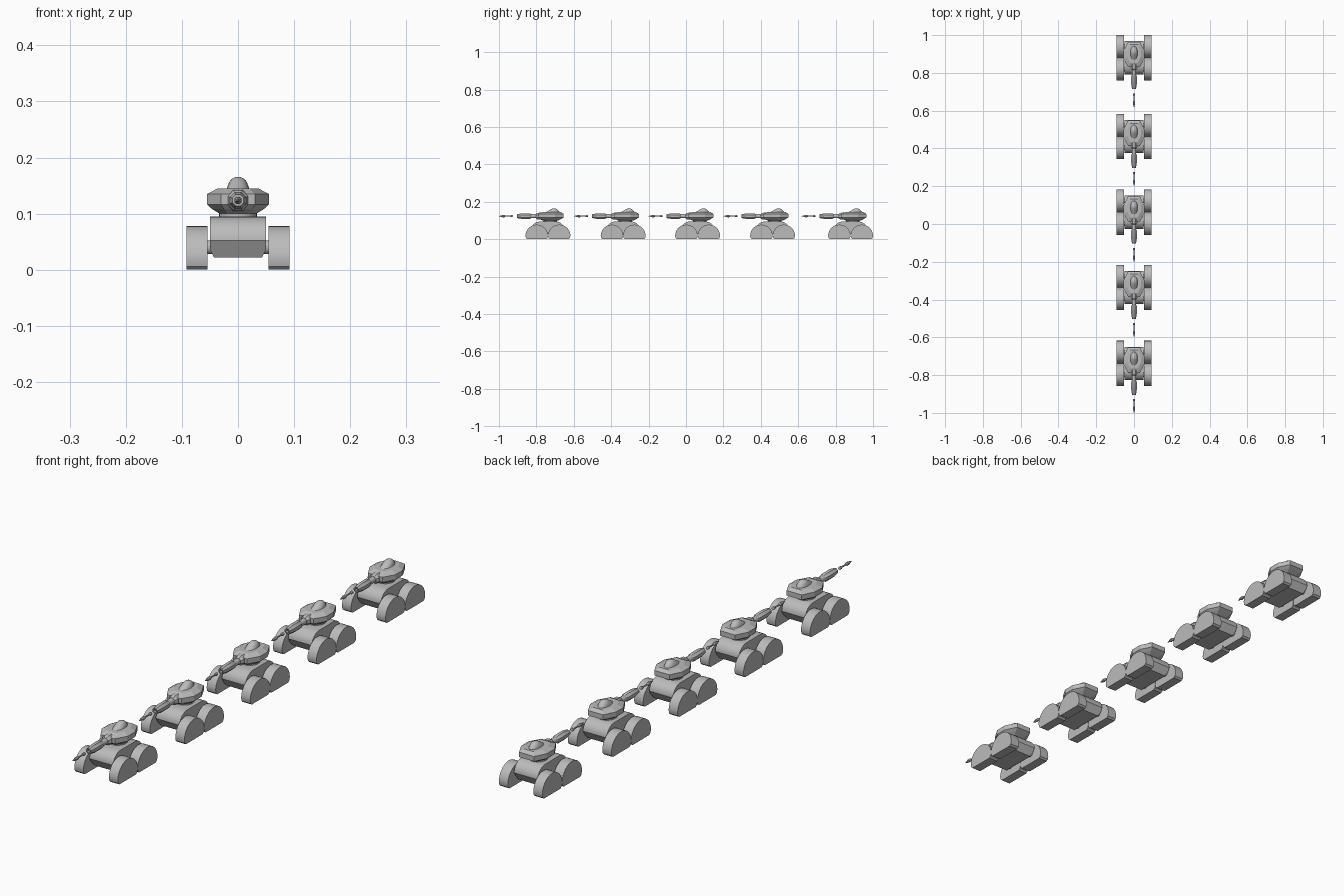
import bpy, bmesh, math

if "Cube" in bpy.data.objects:
    bpy.data.objects.remove(bpy.data.objects["Cube"])

grey = bpy.data.materials.new("plain grey")
grey.diffuse_color = (0.5, 0.5, 0.5, 1)
grey.use_nodes = True
grey.node_tree.nodes["Principled BSDF"].inputs["Base Color"].default_value = grey.diffuse_color

# Five identical tanks in a column
TANKS = [-0.738, -0.336, 0.062, 0.463, 0.88]
BORE = 0.1235


def place(name, bm, smooth=35):
    """Finish one mesh and put a linked copy on every tank."""
    bmesh.ops.recalc_face_normals(bm, faces=bm.faces)
    mesh = bpy.data.meshes.new(name)
    bm.to_mesh(mesh)
    bm.free()
    mesh.materials.append(grey)
    for i, y in enumerate(TANKS):
        ob = bpy.data.objects.new(f"{name}_{i + 1}", mesh)
        ob.location.y = y
        bpy.context.collection.objects.link(ob)
        if i == 0 and smooth:
            bpy.ops.object.select_all(action='DESELECT')
            ob.select_set(True)
            bpy.context.view_layer.objects.active = ob
            bpy.ops.object.shade_smooth_by_angle(angle=math.radians(smooth))


def loft(rings):
    """Skin a list of equal-length point rings and cap both ends."""
    bm = bmesh.new()
    rows = [[bm.verts.new(p) for p in ring] for ring in rings]
    n = len(rows[0])
    for a, b in zip(rows, rows[1:]):
        for k in range(n):
            bm.faces.new((a[k], a[(k + 1) % n], b[(k + 1) % n], b[k]))
    bm.faces.new(rows[0])
    bm.faces.new(rows[-1])
    return bm


def extrude_x(profile, x0, x1):
    return loft([[(x, y, z) for y, z in profile] for x in (x0, x1)])


def lathe_y(steps, sides):
    """Turned part along the gun axis from (y, radius) steps."""
    turn = [2 * math.pi * (k + 0.5) / sides for k in range(sides)]
    return loft([[(r * math.cos(a), y, BORE + r * math.sin(a)) for a in turn]
                 for y, r in steps])


def arc(cy, cz, ry, rz, a0, a1, n):
    return [(cy + ry * math.cos(math.radians(a0 + (a1 - a0) * k / n)),
             cz + rz * math.sin(math.radians(a0 + (a1 - a0) * k / n)))
            for k in range(n + 1)]


# Four domed track pods with a tucked-in flat sole
for side, sx in (("left", -1), ("right", 1)):
    for end, cy in (("front", -0.06), ("rear", 0.06)):
        pod = arc(cy, 0.018, 0.06, 0.06, 0, 180, 18)
        pod += [(cy - 0.057, 0.006), (cy - 0.050, 0),
                (cy + 0.050, 0), (cy + 0.057, 0.006)]
        place(f"{end}_{side}_track_pod", extrude_x(pod, sx * 0.054, sx * 0.092))

# Hull: rounded shoulders, undercut ends, chamfered belly sides
hull = arc(0.042, 0.0525, 0.046, 0.042, 0, 90, 8)
hull += arc(-0.042, 0.0525, 0.046, 0.042, 90, 180, 8)
hull += [(-0.070, 0.022), (0.070, 0.022)]
bm = extrude_x(hull, -0.05, 0.05)
bmesh.ops.bisect_plane(bm, geom=bm.verts[:] + bm.edges[:] + bm.faces[:],
                       plane_co=(0, 0, 0.0365), plane_no=(0, 0, 1))
for v in bm.verts:
    if v.co.z < 0.03:
        v.co.x *= 0.86
place("hull", bm, 25)

# Axles joining the pods to the hull
for end, cy in (("front", -0.06), ("rear", 0.06)):
    place(f"{end}_axle", extrude_x(arc(cy, 0.04, 0.012, 0.012, 0, 330, 11),
                                   -0.056, 0.056))

# Turret ring
ring = [[(0.034 * math.cos(a), 0.012 + 0.036 * math.sin(a), z)
         for a in [2 * math.pi * k / 24 for k in range(24)]]
        for z in (0.092, 0.104)]
place("turret_ring", loft(ring))

# Faceted turret: (height, half width, front y, back y)
levels = [(0.100, 0.033, -0.028, 0.055), (0.108, 0.046, -0.042, 0.070),
          (0.116, 0.055, -0.050, 0.084), (0.135, 0.055, -0.050, 0.084),
          (0.145, 0.036, -0.028, 0.070)]
shell = []
for z, w, f, b in levels:
    d = b - f
    shell.append([(-0.55 * w, f, z), (0.55 * w, f, z),
                  (w, f + 0.32 * d, z), (w, f + 0.66 * d, z),
                  (0.58 * w, b, z), (-0.58 * w, b, z),
                  (-w, f + 0.66 * d, z), (-w, f + 0.32 * d, z)])
place("turret", loft(shell), 0)

# Elongated cupola, blunt on top
cupola = []
for z, w, f, b in [(0.140, 0.021, -0.020, 0.064), (0.148, 0.019, -0.006, 0.060),
                   (0.156, 0.016, 0.008, 0.053), (0.162, 0.011, 0.018, 0.046),
                   (0.165, 0.005, 0.026, 0.038)]:
    cupola.append([(w * math.cos(a), (f + b) / 2 + (b - f) / 2 * math.sin(a), z)
                   for a in [2 * math.pi * k / 16 for k in range(16)]])
place("cupola", loft(cupola), 40)

# Gun: mantlet collar, slim barrel, thick octagonal muzzle sleeve
place("mantlet", lathe_y([(-0.035, 0.021), (-0.056, 0.019), (-0.064, 0.013)], 8), 0)
place("barrel", lathe_y([(-0.04, 0.0115), (-0.105, 0.0115)], 12))
place("muzzle", lathe_y([(-0.088, 0.011), (-0.098, 0.016), (-0.140, 0.016),
                         (-0.166, 0.011), (-0.166, 0.007), (-0.150, 0.007)], 8), 30)

# Shell in flight ahead of the muzzle
place("shell", lathe_y([(-0.188, 0.003), (-0.190, 0.006), (-0.197, 0.006),
                        (-0.201, 0.003), (-0.228, 0.003), (-0.232, 0.0065),
                        (-0.242, 0.0065), (-0.262, 0.0008)], 8), 30)
